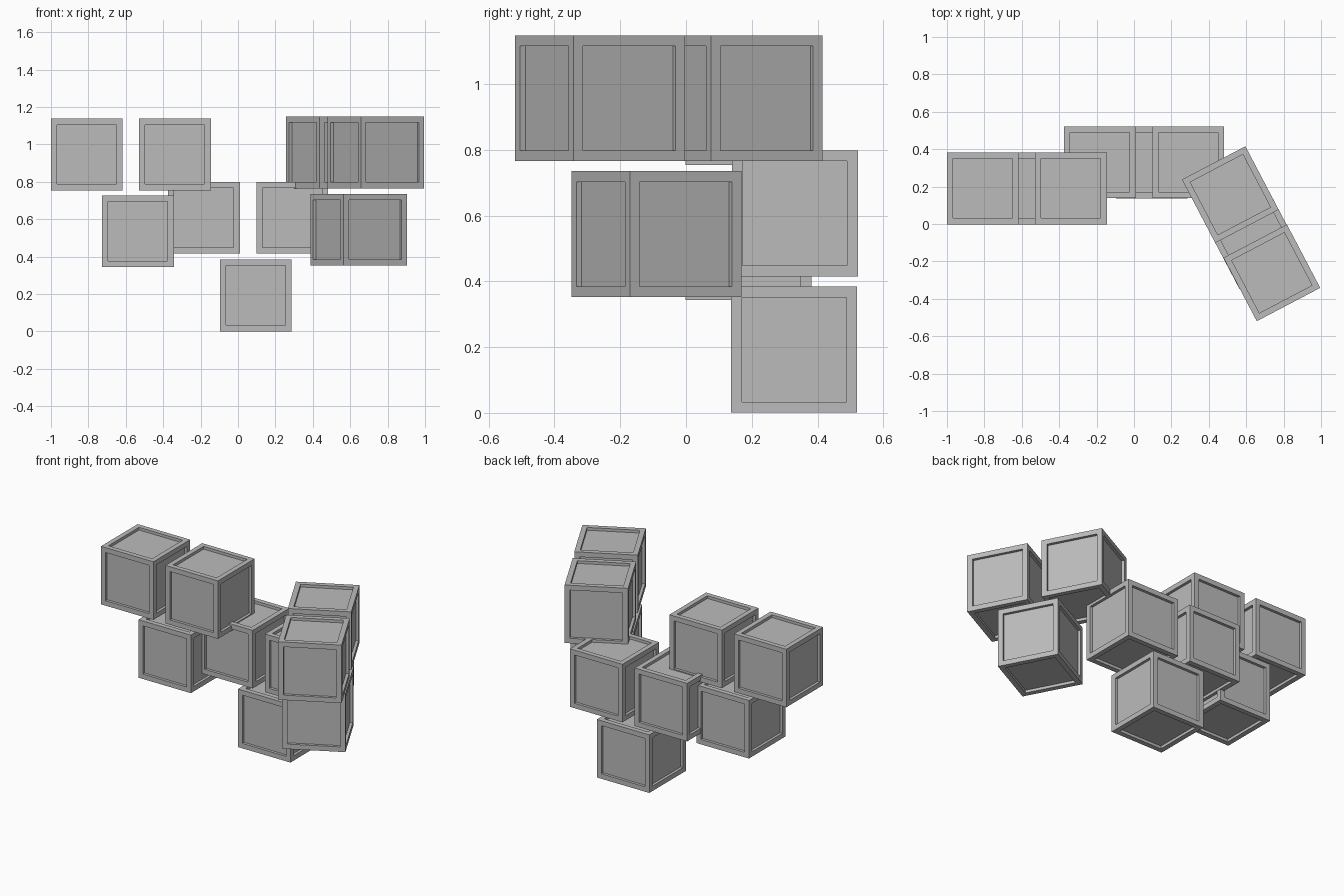
import bpy, bmesh, math

if "Cube" in bpy.data.objects:
    bpy.data.objects.remove(bpy.data.objects["Cube"])

SIZE, FRAME, DEPTH = 0.383, 0.046, 0.018

grey = bpy.data.materials.new("plain_grey")
grey.diffuse_color = (0.5, 0.5, 0.5, 1)
grey.use_nodes = True
grey.node_tree.nodes["Principled BSDF"].inputs["Base Color"].default_value = grey.diffuse_color


def crate(name, loc, angle=0.0):
    """Cube with a recessed square panel on all six sides."""
    bm = bmesh.new()
    bmesh.ops.create_cube(bm, size=SIZE)
    panels = bm.faces[:]
    bmesh.ops.inset_individual(bm, faces=panels, thickness=FRAME)
    for f in panels:
        shift = f.normal.copy() * DEPTH
        # straight-walled recess
        new = bmesh.ops.extrude_discrete_faces(bm, faces=[f])["faces"][0]
        bmesh.ops.translate(bm, verts=new.verts[:], vec=-shift)
    bmesh.ops.recalc_face_normals(bm, faces=bm.faces[:])
    me = bpy.data.meshes.new(name)
    bm.to_mesh(me)
    bm.free()
    me.materials.append(grey)
    ob = bpy.data.objects.new(name, me)
    ob.location = loc
    ob.rotation_euler.z = math.radians(angle)
    bpy.context.collection.objects.link(ob)


# back group: one crate below, two above
crate("crate_back_bottom", (0.095, 0.329, 0.1925))
crate("crate_back_left", (-0.182, 0.331, 0.607))
crate("crate_back_right", (0.29, 0.331, 0.607))

# left group: one crate below, two above
crate("crate_left_bottom", (-0.535, 0.19, 0.535))
crate("crate_left_top_outer", (-0.808, 0.19, 0.946))
crate("crate_left_top_inner", (-0.337, 0.19, 0.946))

# right group: turned crates
TURN = 27.7
crate("crate_right_bottom", (0.645, -0.09, 0.544), TURN)
crate("crate_right_top_back", (0.515, 0.157, 0.957), TURN)
crate("crate_right_top_front", (0.737, -0.261, 0.957), TURN)
